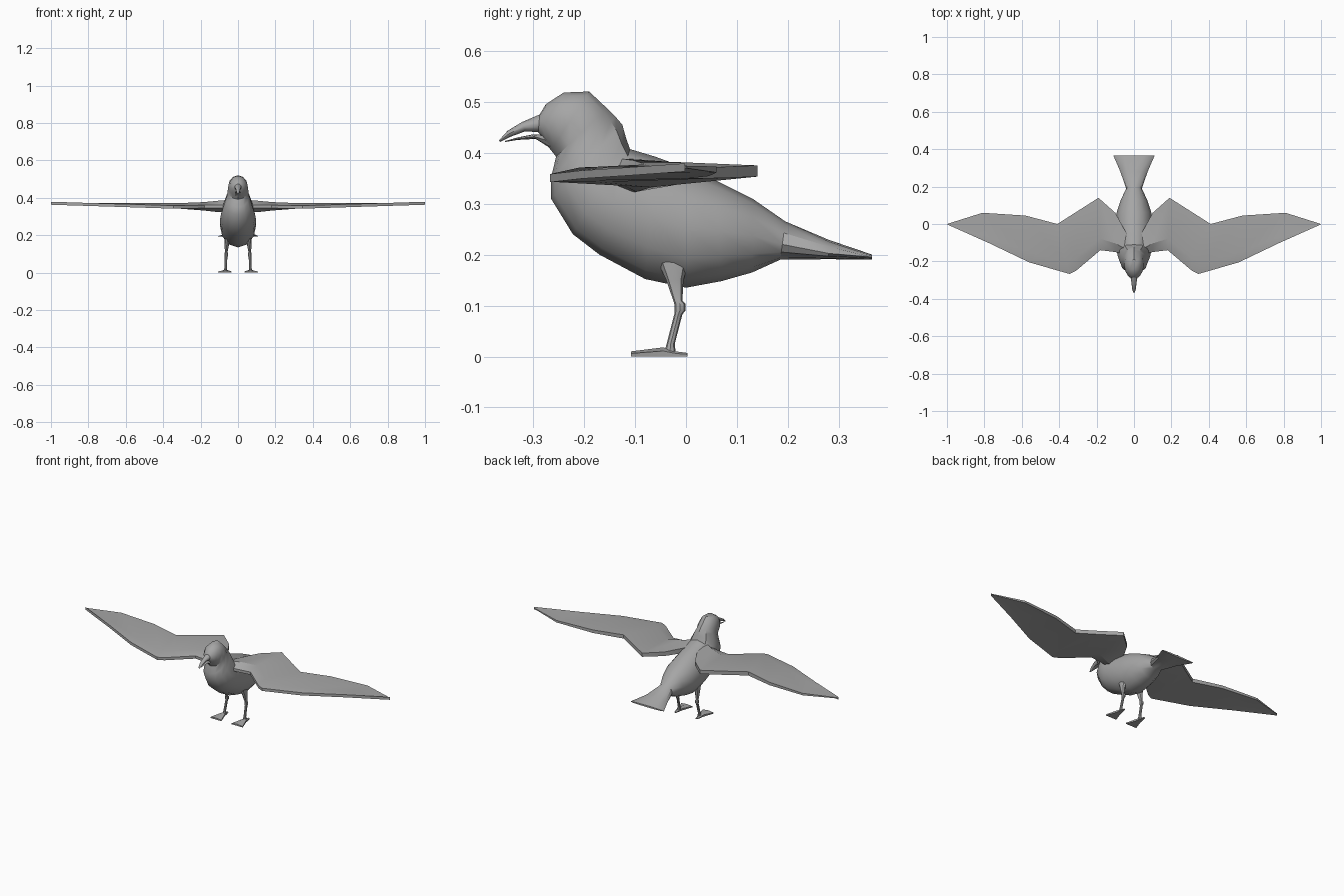
import bpy, bmesh, math
from mathutils import Vector

grey = bpy.data.materials.new("plumage grey")
grey.diffuse_color = (0.38, 0.38, 0.38, 1)


def loft(name, rings, angle=35):
    """Skin a list of equal-sized closed rings and cap both ends."""
    bm = bmesh.new()
    vs = [[bm.verts.new(p) for p in r] for r in rings]
    n = len(rings[0])
    for a, b in zip(vs, vs[1:]):
        for i in range(n):
            j = (i + 1) % n
            bm.faces.new((a[i], a[j], b[j], b[i]))
    bm.faces.new(vs[0])
    bm.faces.new(vs[-1])
    bmesh.ops.remove_doubles(bm, verts=bm.verts, dist=1e-5)
    bmesh.ops.recalc_face_normals(bm, faces=bm.faces)
    me = bpy.data.meshes.new(name)
    bm.to_mesh(me)
    bm.free()
    ob = bpy.data.objects.new(name, me)
    bpy.context.collection.objects.link(ob)
    me.materials.append(grey)
    bpy.ops.object.select_all(action='DESELECT')
    ob.select_set(True)
    bpy.context.view_layer.objects.active = ob
    bpy.ops.object.shade_smooth_by_angle(angle=math.radians(angle))
    return ob


def mirrored(ob):
    m = ob.modifiers.new("mirror", 'MIRROR')
    m.use_mirror_merge = False
    return ob


def section(ty, tz, by, bz, w, k=0.5, n=12):
    """Oval slice between a top and a bottom point; k sets the height of its widest part."""
    top, bot = Vector((0, ty, tz)), Vector((0, by, bz))
    mid = bot.lerp(top, k)
    pts = []
    for i in range(n):
        a = 2 * math.pi * i / n
        c, s = math.cos(a), math.sin(a)
        p = mid + ((top - mid) * s if s > 0 else (bot - mid) * -s)
        pts.append((w * c, p.y, p.z))
    return pts


# Body, neck, head and upper beak: one skin from tail to beak tip
body = [
    (.365, .200, .365, .190, .110, .5),
    (.28, .229, .28, .191, .073, .3),
    (.195, .265, .185, .190, .042, .4),
    (.13, .310, .13, .165, .070, .5),
    (.06, .345, .07, .148, .092, .5),
    (.00, .370, .00, .135, .097, .5),
    (-.06, .392, -.08, .152, .097, .52),
    (-.11, .407, -.17, .200, .093, .5),
    (-.118, .43, -.222, .240, .086, .45),
    (-.125, .455, -.265, .310, .072, .4),
    (-.138, .470, -.265, .350, .060, .45),
    (-.155, .487, -.255, .392, .055, .5),
    (-.19, .520, -.265, .405, .052, .5),
    (-.24, .518, -.275, .417, .044, .5),
    (-.275, .495, -.283, .432, .030, .45),
    (-.287, .475, -.29, .440, .018, .5),
    (-.322, .460, -.315, .442, .013, .5),
    (-.35, .443, -.345, .431, .010, .5),
    (-.367, .424, -.365, .421, .004, .5),
]
loft("body", [section(*s) for s in body])

# Lower beak
jaw = [(-.265, .436, -.265, .408, .020), (-.30, .436, -.295, .427, .012),
       (-.33, .430, -.33, .425, .008), (-.355, .423, -.355, .421, .003)]
loft("lower_beak", [section(*s, n=8) for s in jaw])


# Wings: ribs as (front x, y), (back x, y), front z, top z, back thickness, belly z
def rib(fx, fy, bx, by, fz, top, back, bot):
    f, b = Vector((fx, fy, 0)), Vector((bx, by, 0))
    at = lambda t, z: tuple(f.lerp(b, t) + Vector((0, 0, z)))
    bz = min(top, .375)
    return [at(0, fz + .008), at(.22, top), at(1, bz), at(1, bz - back),
            at(.25, bot), at(0, fz - .008)]


wing = [
    (.03, -.165, .04, -.05, .355, .390, .03, .325),
    (.10, -.150, .10, .060, .353, .385, .024, .323),
    (.18, -.140, .19, .140, .353, .377, .022, .332),
    (.31, -.250, .30, .070, .350, .372, .022, .342),
    (.345, -.267, .41, .000, .350, .371, .022, .345),
    (.56, -.205, .58, .045, .357, .372, .018, .353),
    (.78, -.100, .81, .060, .364, .373, .012, .360),
    (1.0, -.002, 1.0, .000, .371, .374, .004, .369),
]
mirrored(loft("wing", [rib(*r) for r in wing], 20))

# Legs: flat rings as (x, y, z, half width, half depth)
leg = [(.055, -.025, .185, .016, .030), (.060, -.022, .150, .012, .017),
       (.063, -.016, .110, .007, .009), (.063, -.012, .103, .010, .011),
       (.063, -.012, .090, .010, .011), (.064, -.015, .083, .007, .008),
       (.066, -.030, .025, .007, .008), (.067, -.032, .004, .011, .012)]
mirrored(loft("leg", [[(x + w * math.cos(i * math.pi / 4), y + d * math.sin(i * math.pi / 4), z)
                       for i in range(8)] for x, y, z, w, d in leg]))

# Webbed feet: slices as (y, half width, height)
foot = [(.003, .004, .007), (-.02, .010, .010), (-.045, .014, .018), (-.108, .036, .010)]
mirrored(loft("foot", [[(.070 - w, y, 0), (.070 + w, y, 0), (.070 + w, y, h * .6),
                        (.070, y, h), (.070 - w, y, h * .6)] for y, w, h in foot], 20))
